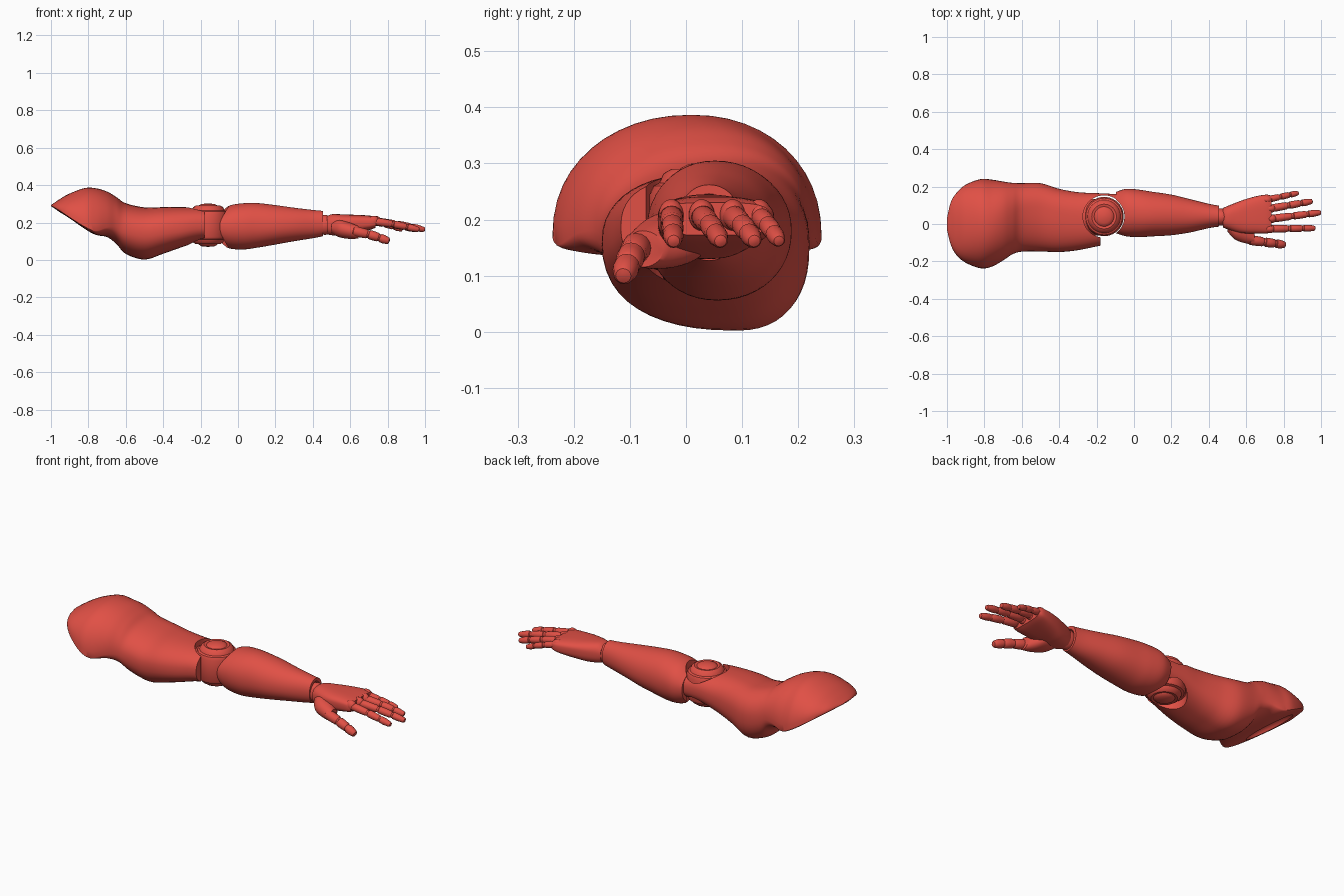
import bpy, bmesh, math
from mathutils import Vector

cube = bpy.data.objects.get("Cube")
if cube:
    bpy.data.objects.remove(cube, do_unlink=True)

red = bpy.data.materials.new("matte red")
red.use_nodes = True
color = (0.75, 0.08, 0.06, 1)
red.diffuse_color = color
red.node_tree.nodes["Principled BSDF"].inputs["Base Color"].default_value = color


def smooth(obj, angle=38):
    bpy.ops.object.select_all(action='DESELECT')
    obj.select_set(True)
    bpy.context.view_layer.objects.active = obj
    bpy.ops.object.shade_smooth_by_angle(angle=math.radians(angle))


def skin(name, rings):
    """Closed tube through a list of equal rings."""
    bm = bmesh.new()
    loops = [[bm.verts.new(p) for p in ring] for ring in rings]
    n = len(loops[0])
    for a, b in zip(loops, loops[1:]):
        for i in range(n):
            j = (i + 1) % n
            bm.faces.new((a[i], a[j], b[j], b[i]))
    bm.faces.new(loops[0])
    bm.faces.new(loops[-1])
    bmesh.ops.recalc_face_normals(bm, faces=bm.faces)
    mesh = bpy.data.meshes.new(name)
    bm.to_mesh(mesh)
    bm.free()
    mesh.materials.append(red)
    obj = bpy.data.objects.new(name, mesh)
    bpy.context.collection.objects.link(obj)
    smooth(obj)
    return obj


def rounded(value, power):
    return math.copysign(abs(value) ** power, value)


def limb(name, power, rows, steps=5, sides=48):
    """Smooth limb along x; row = x, y min, y max, z min, z max, widest y, widest z.
    power = squareness at both ends of the limb (1 is an ellipse)."""
    ends = [rows[0]] + rows + [rows[-1]]
    path = []
    for a, b, c, d in zip(ends, ends[1:], ends[2:], ends[3:]):
        for s in range(steps):
            t = s / steps
            path.append([q + t * ((r - p) / 2 + t * (p - 2.5 * q + 2 * r - w / 2
                         + t * (1.5 * (q - r) + (w - p) / 2)))
                         for p, q, r, w in zip(a, b, c, d)])
    path.append(rows[-1])
    rings = []
    for k, (x, y0, y1, z0, z1, yc, zc) in enumerate(path):
        e = power[0] + (power[1] - power[0]) * k / (len(path) - 1)
        ring = []
        for i in range(sides):
            u = math.tau * i / sides
            c, s = rounded(math.cos(u), e), rounded(math.sin(u), e)
            ring.append((x, yc + c * (y1 - yc if c > 0 else yc - y0),
                         zc + s * (z1 - zc if s > 0 else zc - z0)))
        rings.append(ring)
    return skin(name, rings)


def turned(name, profile, start, end, sides=20):
    """Turned part from start to end; profile = (radius, fraction of length)."""
    start, end = Vector(start), Vector(end)
    axis = end - start
    turn = axis.to_track_quat('Z', 'Y')
    rings = []
    for r, t in profile:
        rings.append([start + axis * t + turn @ Vector((r * math.cos(math.tau * i / sides),
                      r * math.sin(math.tau * i / sides), 0)) for i in range(sides)])
    return skin(name, rings)


def ball(name, center, size, tilt=0):
    bpy.ops.mesh.primitive_uv_sphere_add(segments=24, ring_count=14, location=center,
                                         rotation=(0, tilt, 0))
    obj = bpy.context.object
    obj.name = name
    obj.scale = size
    obj.data.materials.append(red)
    smooth(obj, 60)
    return obj


def carve(obj, cutter):
    cutter.hide_render = True
    mod = obj.modifiers.new("cut", 'BOOLEAN')
    mod.operation = 'DIFFERENCE'
    mod.solver = 'EXACT'
    mod.object = cutter
    bpy.context.view_layer.update()
    bpy.ops.object.select_all(action='DESELECT')
    obj.select_set(True)
    bpy.context.view_layer.objects.active = obj
    bpy.ops.object.modifier_apply(modifier=mod.name)
    bpy.data.objects.remove(cutter, do_unlink=True)
    smooth(obj)


# Shoulder cap flowing into the upper arm
upper = limb("shoulder_and_upper_arm", (1, .8), [
    [-1, -.03, .03, .287, .293, 0, .29],
    [-.98, -.11, .115, .274, .307, 0, .28],
    [-.95, -.165, .165, .253, .327, 0, .262],
    [-.9, -.207, .21, .22, .355, 0, .228],
    [-.82, -.237, .24, .165, .384, .01, .178],
    [-.76, -.228, .237, .134, .383, .01, .155],
    [-.7, -.195, .227, .122, .365, .03, .175],
    [-.65, -.162, .22, .085, .336, .05, .18],
    [-.6, -.148, .218, .032, .303, .08, .165],
    [-.5, -.147, .218, .002, .281, .09, .15],
    [-.4, -.15, .188, .033, .282, .06, .16],
    [-.3, -.14, .17, .068, .282, .04, .17],
    [-.2, -.12, .165, .098, .278, .03, .185],
    [-.095, -.1, .16, .11, .265, .03, .185]])
carve(upper, ball("socket_cutter", (-.87, 0, .2), (.1, .15, .05), .58))

# Elbow opening in the upper arm
hinge = Vector((-.16, .04, 0))
up = Vector((0, 0, 1))
carve(upper, turned("hinge_cutter", [(.113, -.2), (.113, .6)], hinge, hinge + up, 40))
bpy.ops.mesh.primitive_cube_add(size=1, location=(-.08, -.08, .2))
notch = bpy.context.object
notch.scale = (.2, .24, .8)
carve(upper, notch)

# Elbow hinge: a drum with a shallow dome and button above and below
turned("elbow_hinge", [(.004, .07), (.035, .073), (.05, .082), (.053, .086), (.066, .084),
                       (.08, .094), (.086, .108), (.098, .112), (.105, .125), (.105, .245),
                       (.098, .26), (.088, .265), (.08, .282), (.066, .29), (.053, .287),
                       (.05, .291), (.035, .299), (.004, .302)], hinge, hinge + up, 40)
ball("elbow_inner_link", (-.22, .035, .185), (.09, .1, .08))

# Forearm with a hollowed elbow end
forearm = limb("forearm", (.95, .95), [
    [-.095, -.05, .172, .08, .262, .06, .18],
    [-.04, -.066, .188, .06, .292, .06, .18],
    [.03, -.07, .183, .056, .303, .055, .18],
    [.1, -.066, .172, .065, .304, .05, .18],
    [.2, -.06, .157, .082, .293, .05, .18],
    [.3, -.045, .133, .1, .279, .045, .185],
    [.4, -.022, .108, .116, .267, .043, .19],
    [.455, -.014, .098, .127, .262, .041, .193]])
carve(forearm, turned("hinge_cutter", [(.109, -.2), (.109, .6)], hinge, hinge + up, 40))
carve(forearm, ball("cup_cutter", (.475, .041, .193), (.05, .047, .058)))

# Wrist and palm
ball("wrist_ball", (.465, .037, .187), (.055, .046, .053))
limb("palm", (.85, .55), [
    [.475, -.018, .085, .138, .232, .035, .19],
    [.5, -.028, .096, .132, .244, .035, .19],
    [.55, -.044, .116, .13, .244, .04, .195],
    [.6, -.05, .134, .138, .242, .045, .2],
    [.66, -.05, .15, .15, .24, .05, .2],
    [.71, -.05, .157, .162, .236, .05, .2],
    [.735, -.046, .15, .172, .23, .05, .2]])
limb("thumb_mound", (1, 1), [
    [.5, -.04, .03, .145, .2, 0, .17],
    [.54, -.083, .04, .122, .213, -.03, .165],
    [.6, -.104, .03, .112, .198, -.05, .155],
    [.645, -.106, -.04, .115, .18, -.078, .148]])


def digit(name, start, end, radius, drop):
    """Three turned bones with ball joints, gently bent downward."""
    start, end = Vector(start), Vector(end)
    points = [start.lerp(end, t) + up * drop * math.sin(math.pi * t) for t in (0, .43, .73, 1)]
    for i, part in enumerate(("base", "middle", "tip")):
        a = radius * (1 - .06 * i)
        b = a * (.8 if part == "tip" else .95)
        turned(f"{name}_{part}", [(a * .8, .02), (a, .07), (a * 1.02, .4), (b, .85),
                                  (b * .75, .96), (b * .3, 1)], points[i], points[i + 1], 16)
        ball(f"{name}_joint", points[i], [a * .85] * 3)


# Fingers, from index to little, each with a raised knuckle
fingers = {"index": (.725, -.026, .97, -.022), "middle": (.735, .028, 1, .062),
           "ring": (.73, .083, .955, .122), "little": (.71, .13, .88, .166)}
for name, (x, y, tip_x, tip_y) in fingers.items():
    size = .0175 if name == "little" else .0205
    digit(name + "_finger", (x, y, .207), (tip_x, tip_y, .161), size, .004)
    ball(name + "_knuckle", (x, y, .208), (.03, .023, .028))

# Thumb
digit("thumb", (.615, -.085, .155), (.81, -.112, .099), .026, .006)
